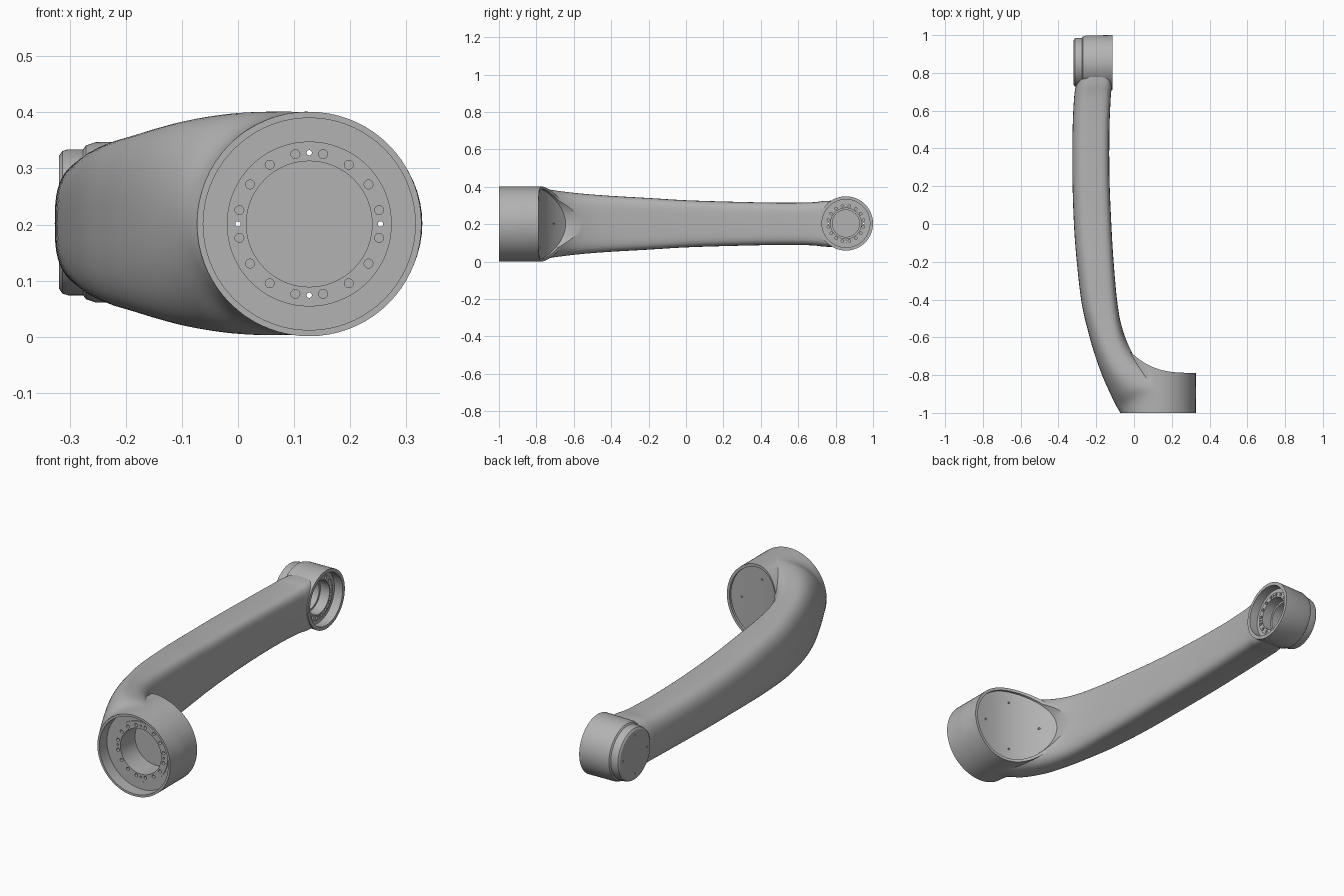
import bpy, bmesh, math
from mathutils import Matrix, Vector

cube = bpy.data.objects.get("Cube")
if cube:
    bpy.data.objects.remove(cube, do_unlink=True)

grey = bpy.data.materials.new("satin_grey")
grey.use_nodes = True
GREY = (0.45, 0.45, 0.45, 1)
grey.diffuse_color = GREY
grey.node_tree.nodes["Principled BSDF"].inputs["Base Color"].default_value = GREY

# Joint frames: local z runs from each open mouth into the joint
BIG = Matrix.Translation((0.127, -1, 0.201)) @ Matrix.Rotation(-math.pi / 2, 4, 'X')
SMALL = Matrix.Translation((-0.113, 0.855, 0.204)) @ Matrix.Rotation(-math.pi / 2, 4, 'Y')


def finish(bm, name):
    bmesh.ops.recalc_face_normals(bm, faces=bm.faces)
    mesh = bpy.data.meshes.new(name)
    bm.to_mesh(mesh)
    bm.free()
    mesh.materials.append(grey)
    obj = bpy.data.objects.new(name, mesh)
    bpy.context.collection.objects.link(obj)
    return obj


def add_lathe(bm, profile, frame, sides):
    """Closed solid turned from (radius, depth) points starting and ending on the axis."""
    rings = []
    for r, d in profile[1:-1]:
        rings.append([bm.verts.new(frame @ Vector((r * math.cos(a), r * math.sin(a), d)))
                      for a in (math.tau * i / sides for i in range(sides))])
    skin(bm, rings)


def skin(bm, rings):
    for a, b in zip(rings, rings[1:]):
        for i in range(len(a)):
            j = (i + 1) % len(a)
            bm.faces.new((a[i], a[j], b[j], b[i]))
    bm.faces.new(rings[0])
    bm.faces.new(rings[-1])


def lathe(name, profile, frame, sides=72):
    bm = bmesh.new()
    add_lathe(bm, profile, frame, sides)
    return finish(bm, name)


def rod(name, r, start, end, frame):
    return lathe(name, [(0, start), (r, start), (r, end), (0, end)], frame)


def combine(target, tool, operation):
    """Apply a boolean and discard the tool."""
    mod = target.modifiers.new("cut", 'BOOLEAN')
    mod.operation, mod.solver, mod.object = operation, 'EXACT', tool
    graph = bpy.context.evaluated_depsgraph_get()
    mesh = bpy.data.meshes.new_from_object(target.evaluated_get(graph))
    target.modifiers.clear()
    target.data = mesh
    bpy.data.objects.remove(tool, do_unlink=True)


def saddle_prism(lift):
    """Everything behind the curved rear face of the large joint."""
    bm = bmesh.new()
    xs = [-0.1 + 0.5 * i / 40 for i in range(41)]
    outline = [(x, -0.8 + lift + 0.155 * ((0.32 - x) / 0.378) ** 3) for x in xs]
    outline += [(0.4, -0.3), (-0.1, -0.3)]
    skin(bm, [[bm.verts.new((x, y, z)) for x, y in outline] for z in (-0.1, 0.5)])
    return finish(bm, "saddle_cutter")


def hole_set(pitch, r, start, end, frame):
    """Sixteen blind bolt holes and four narrow through holes."""
    bm = bmesh.new()
    for i in range(16):
        spots = [(math.tau * (i + 0.5) / 16, r, start + 0.04)]
        if i % 4 == 0:
            spots.append((math.tau * i / 16, r * 0.6, end))
        for a, radius, depth in spots:
            at = frame @ Matrix.Translation((pitch * math.cos(a), pitch * math.sin(a), 0))
            add_lathe(bm, [(0, start), (radius, start), (radius, depth), (0, depth)], at, 14)
    return finish(bm, "hole_cutter")


# Arm sections: inner x, inner y, outer x, outer y, half height, inner and outer squareness
SECTIONS = [
    (0.322, -0.998, -0.073, -0.998, 0.199, 2, 2),
    (0.315, -0.82, -0.09, -0.97, 0.199, 2, 2),
    (0.16, -0.78, -0.12, -0.91, 0.198, 2.4, 2.1),
    (0.04, -0.715, -0.165, -0.81, 0.187, 2.8, 2.3),
    (-0.03, -0.63, -0.205, -0.70, 0.173, 3.2, 2.5),
    (-0.068, -0.53, -0.24, -0.58, 0.161, 3.8, 2.7),
    (-0.09, -0.40, -0.277, -0.42, 0.15, 4.5, 2.9),
    (-0.108, -0.20, -0.303, -0.20, 0.138, 5, 3),
    (-0.12, 0.0, -0.318, 0.0, 0.126, 5, 3),
    (-0.13, 0.25, -0.326, 0.25, 0.118, 5, 3),
    (-0.13, 0.50, -0.325, 0.50, 0.113, 5, 3),
    (-0.123, 0.67, -0.317, 0.67, 0.115, 5, 3),
    (-0.117, 0.74, -0.305, 0.74, 0.122, 5, 3),
    (-0.12, 0.83, -0.275, 0.83, 0.125, 5, 3),
]


def smooth_sections(rows, steps):
    """Spline through the section table."""
    for i in range(len(rows) - 1):
        quad = [rows[max(0, min(len(rows) - 1, i + k))] for k in (-1, 0, 1, 2)]
        for s in range(steps):
            t = s / steps
            yield [b + 0.5 * t * (c - a + t * (2 * a - 5 * b + 4 * c - d
                   + t * (3 * (b - c) + d - a))) for a, b, c, d in zip(*quad)]
    yield rows[-1]


# Curved arm
bm = bmesh.new()
rings = []
for xi, yi, xo, yo, h, ni, no in smooth_sections(SECTIONS, 6):
    ring = []
    for k in range(64):
        a = math.tau * k / 64
        c, s = math.cos(a), math.sin(a)
        n = ni if c > 0 else no
        u = math.copysign(abs(c) ** (2 / n), c)
        v = math.copysign(abs(s) ** (2 / n), s)
        ring.append(bm.verts.new(((xi + xo) / 2 + u * (xi - xo) / 2,
                                  (yi + yo) / 2 + u * (yi - yo) / 2, 0.202 + v * h)))
    rings.append(ring)
skin(bm, rings)
arm = finish(bm, "arm_link")

# Large joint housing with its saddle-shaped rear cover
housing = rod("large_housing", 0.2, 0, 0.45, BIG)
combine(housing, saddle_prism(0.012), 'DIFFERENCE')
combine(arm, housing, 'UNION')
pocket = saddle_prism(0)
combine(pocket, rod("pocket_rod", 0.186, 0, 0.6, BIG), 'INTERSECT')
combine(arm, pocket, 'DIFFERENCE')

# Small joint housing with its round end cover
combine(arm, lathe("small_housing", [
    (0, 0), (0.145, 0), (0.143, 0.14), (0.137, 0.158), (0.130, 0.163), (0.130, 0.19),
    (0.127, 0.2), (0.118, 0.206), (0, 0.206)], SMALL), 'UNION')

# Stepped mouths with mounting flanges
combine(arm, lathe("large_mouth", [
    (0, -0.02), (0.189, -0.02), (0.189, 0.06), (0.147, 0.06), (0.147, 0.055),
    (0.112, 0.055), (0.112, 0.17), (0, 0.17)], BIG), 'DIFFERENCE')
combine(arm, lathe("small_mouth", [
    (0, -0.02), (0.128, -0.02), (0.128, 0.045), (0.108, 0.045), (0.108, 0.04),
    (0.082, 0.04), (0.082, 0.09), (0.072, 0.09), (0.072, 0.16), (0, 0.16)], SMALL), 'DIFFERENCE')

# Bolt holes
combine(arm, hole_set(0.127, 0.008, 0.04, 0.55, BIG), 'DIFFERENCE')
combine(arm, hole_set(0.095, 0.007, 0.025, 0.3, SMALL), 'DIFFERENCE')

bpy.ops.object.select_all(action='DESELECT')
arm.select_set(True)
bpy.context.view_layer.objects.active = arm
bpy.ops.object.shade_smooth_by_angle(angle=math.radians(30))
